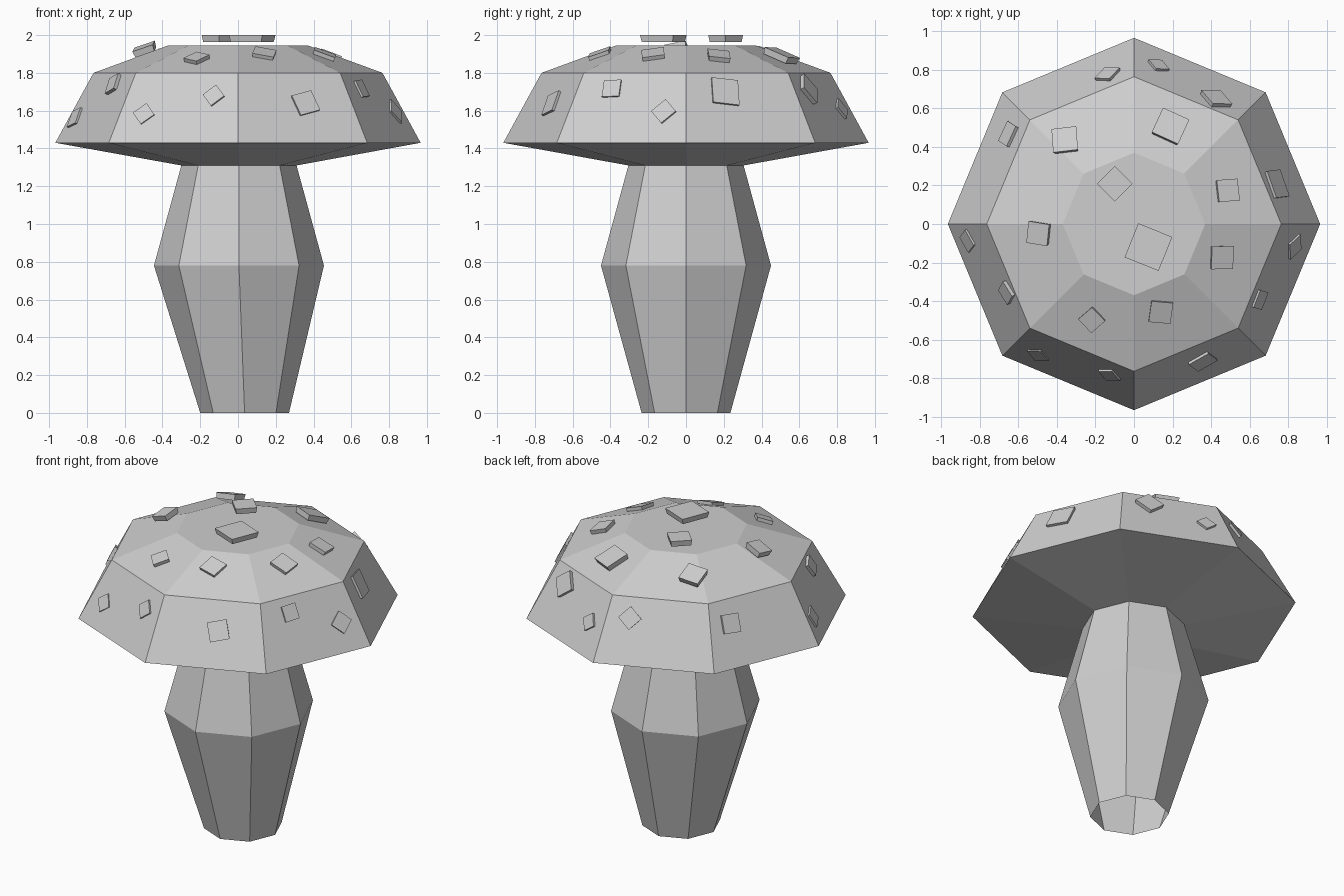
import bpy, bmesh, math
from mathutils import Vector

if "Cube" in bpy.data.objects:
    bpy.data.objects.remove(bpy.data.objects["Cube"])

grey = bpy.data.materials.new("plain_grey")
grey.diffuse_color = (0.62, 0.62, 0.62, 1)
grey.use_nodes = True
grey.node_tree.nodes["Principled BSDF"].inputs["Base Color"].default_value = grey.diffuse_color


def add_object(name, bm):
    mesh = bpy.data.meshes.new(name)
    bm.to_mesh(mesh)
    bm.free()
    mesh.materials.append(grey)
    obj = bpy.data.objects.new(name, mesh)
    bpy.context.collection.objects.link(obj)
    return obj


def octagon_stack(name, rings, close_top):
    """Loft octagons given as (radius, z, x offset)."""
    bm = bmesh.new()
    loops = [[bm.verts.new((cx + r * math.cos(k * math.pi / 4),
                            r * math.sin(k * math.pi / 4), z)) for k in range(8)]
             for r, z, cx in rings]
    for a, b in zip(loops, loops[1:]):
        for k in range(8):
            j = (k + 1) % 8
            bm.faces.new((a[k], a[j], b[j], b[k]))
    if close_top:
        bm.faces.new(loops[-1])
    return add_object(name, bm)


# Stem, open at the foot, and cap with a sloping underside
octagon_stack("stem", [(0.235, 0, 0.035), (0.45, 0.78, 0.005), (0.305, 1.31, 0.005)], False)
octagon_stack("cap", [(0.305, 1.31, 0.005), (0.967, 1.43, 0), (0.765, 1.8, 0),
                      (0.37, 1.945, 0)], True)

# Cap slopes measured at the middle of each side: (inner d, z, outer d, z)
A = math.cos(math.pi / 8)
UPPER = (0.37 * A, 1.945, 0.765 * A, 1.80)
LOWER = (0.765 * A, 1.80, 0.967 * A, 1.43)


def add_spot(name, x, y, size, turn, lift, thick=0.036):
    """Thin block lying on the cap side below (x, y), narrower underneath."""
    sector = math.floor(math.atan2(y, x) / (math.pi / 4))
    az = (sector + 0.5) * math.pi / 4
    out = Vector((math.cos(az), math.sin(az), 0))
    d = out.x * x + out.y * y
    if d < UPPER[0]:
        u, v, z = Vector((1, 0, 0)), Vector((0, 1, 0)), 1.945
    else:
        d0, z0, d1, z1 = UPPER if d < UPPER[2] else LOWER
        u = Vector((-out.y, out.x, 0))
        v = (out * (d0 - d1) + Vector((0, 0, z0 - z1))).normalized()
        z = z0 + (z1 - z0) * (d - d0) / (d1 - d0)
    n = u.cross(v)
    centre = Vector((x, y, z + lift / n.z))
    bm = bmesh.new()
    loops = []
    for half, drop in ((size * 0.46, thick), (size * 0.5, 0)):
        ring = []
        for k in range(4):
            a = math.radians(turn + 45 + 90 * k)
            r = half * math.sqrt(2)
            ring.append(bm.verts.new(centre - n * drop
                                     + u * (r * math.cos(a)) + v * (r * math.sin(a))))
        loops.append(ring)
    low, top = loops
    bm.faces.new(top)
    bm.faces.new(low[::-1])
    for k in range(4):
        j = (k + 1) % 4
        bm.faces.new((low[k], low[j], top[j], top[k]))
    add_object(name, bm)


# Spots: x, y, size, turn in degrees, lift of the top face above the cap
SPOTS = [
    (-0.10, 0.21, 0.13, 45, 0.055), (0.075, -0.12, 0.19, -22, 0.055),
    (0.19, 0.51, 0.15, -2, 0.04), (-0.36, 0.44, 0.13, -17, 0.045),
    (0.49, 0.175, 0.115, -17, 0.026), (0.46, -0.175, 0.12, 22, 0.022),
    (-0.50, -0.05, 0.115, -30, 0.048), (0.14, -0.46, 0.115, -29, 0.02),
    (-0.22, -0.50, 0.10, -25, 0.022),
    (-0.14, 0.785, 0.10, 45, 0.016), (0.13, 0.83, 0.085, 40, 0.014),
    (0.43, 0.66, 0.125, 42, 0.024), (-0.66, 0.47, 0.115, -5, 0.018),
    (0.75, 0.21, 0.148, -7, 0.016), (-0.87, -0.09, 0.095, 15, 0.012),
    (-0.67, -0.36, 0.095, 20, 0.02), (-0.50, -0.685, 0.088, 40, 0.008),
    (-0.13, -0.79, 0.088, 42, 0.012), (0.36, -0.72, 0.12, 15, 0.015),
    (0.66, -0.395, 0.097, 3, 0.012), (0.84, -0.12, 0.10, 45, 0.012),
]
for i, spot in enumerate(SPOTS):
    add_spot(f"spot_{i + 1:02d}", *spot)
